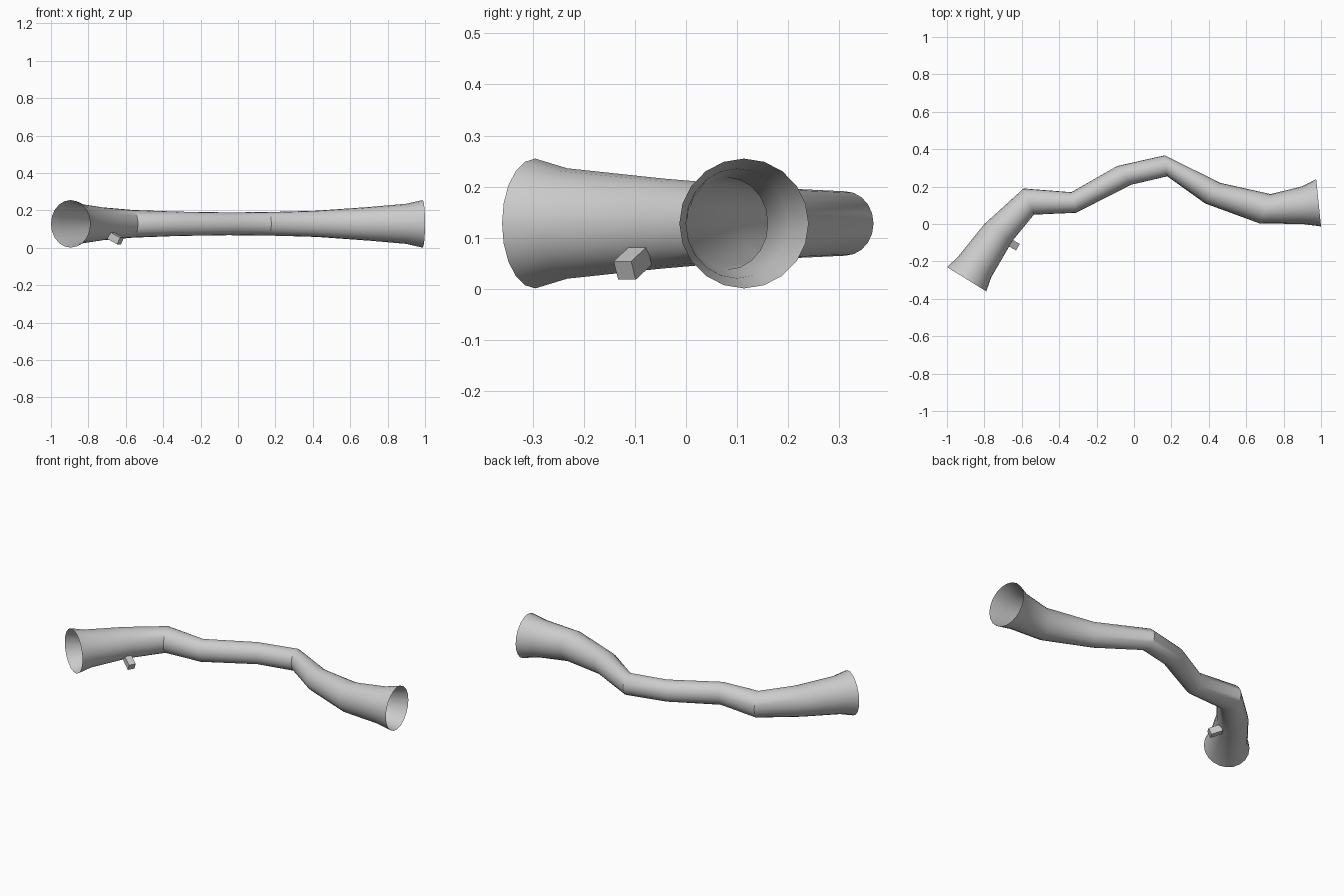
import bpy, bmesh, math
from mathutils import Vector, Matrix

if "Cube" in bpy.data.objects:
    bpy.data.objects.remove(bpy.data.objects["Cube"])

SIDES = 20
ZC = 0.128

# Each station: left edge (x, y), right edge (x, y), vertical radius
stations = [
    ((-1.0, -0.23), (-0.79, -0.36), 0.127),
    ((-0.945, -0.18), (-0.763, -0.285), 0.108),
    ((-0.80, 0.0), (-0.65, -0.09), 0.088),
    ((-0.59, 0.19), (-0.535, 0.05), 0.074),
    ((-0.335, 0.17), (-0.31, 0.06), 0.065),
    ((-0.09, 0.31), (-0.015, 0.21), 0.061),
    ((0.165, 0.367), (0.178, 0.255), 0.063),
    ((0.46, 0.22), (0.38, 0.11), 0.070),
    ((0.73, 0.16), (0.672, 0.003), 0.090),
    ((0.895, 0.20), (0.90, 0.0), 0.107),
    ((0.974, 0.24), (1.0, -0.013), 0.127),
]


def make_object(name, bm):
    mesh = bpy.data.meshes.new(name)
    bmesh.ops.recalc_face_normals(bm, faces=bm.faces)
    bm.to_mesh(mesh)
    bm.free()
    obj = bpy.data.objects.new(name, mesh)
    bpy.context.collection.objects.link(obj)
    return obj


# Winding open tube, flared at both ends
bm = bmesh.new()
rings = []
for left, right, rz in stations:
    a, b = Vector((*left, ZC)), Vector((*right, ZC))
    c, h = (a + b) / 2, (b - a) / 2
    ring = []
    for i in range(SIDES):
        t = math.tau * i / SIDES
        ring.append(bm.verts.new(c + h * math.cos(t) + Vector((0, 0, rz * math.sin(t)))))
    rings.append(ring)
for r0, r1 in zip(rings, rings[1:]):
    for i in range(SIDES):
        j = (i + 1) % SIDES
        bm.faces.new((r0[i], r1[i], r1[j], r0[j]))
axis_start = (rings[0][0].co + rings[0][SIDES // 2].co) / 2
tube = make_object("winding_tube", bm)
# the outside faces away from the tube axis
first = tube.data.polygons[0]
if first.normal.dot(first.center - axis_start) < 0:
    tube.data.flip_normals()
bpy.context.view_layer.objects.active = tube
tube.select_set(True)
bpy.ops.object.shade_smooth_by_angle(angle=math.radians(35))

# Small block poking out of the underside near the left end
inward = Vector((-0.77, 0.46, 0.43)).normalized()
along = Vector((0.5, 0.85, 0)).normalized()
side = inward.cross(along).normalized()
along = side.cross(inward)
length, width = 0.068, 0.04
bm = bmesh.new()
bmesh.ops.create_cube(bm, size=1)
rot = Matrix((inward * length, along * width, side * width)).transposed().to_4x4()
centre = Vector((-0.628, -0.12, 0.036)) + inward * length / 2
bmesh.ops.transform(bm, matrix=Matrix.Translation(centre) @ rot, verts=bm.verts)
make_object("block", bm)
